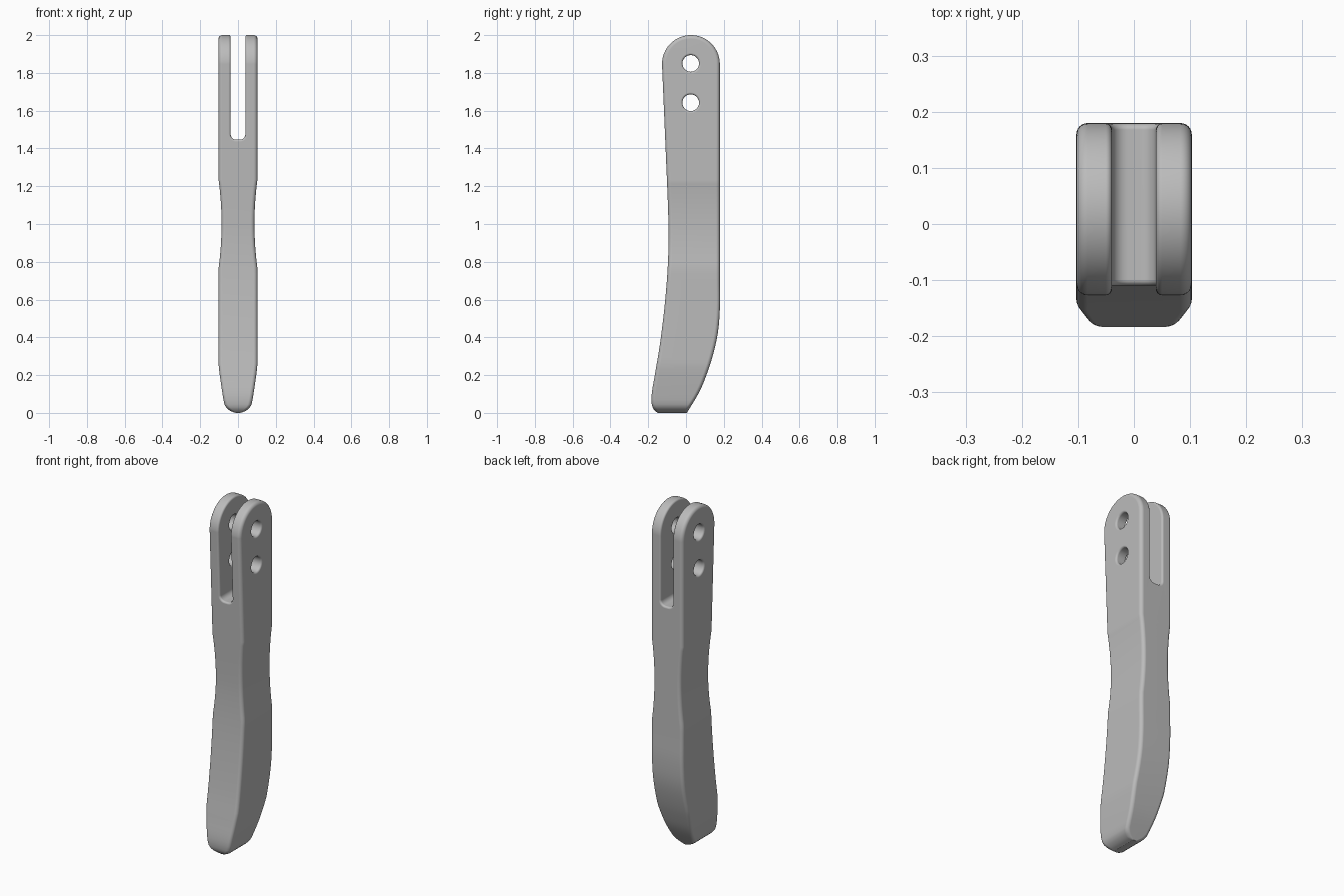
import bpy, bmesh, math

cube = bpy.data.objects.get("Cube")
if cube:
    bpy.data.objects.remove(cube, do_unlink=True)

FILLET = 0.02
HALF_W = 0.103
ARC_Y, ARC_Z, ARC_R = 0.026, 1.847, 0.153

# Side outline: (height, y) control points
FRONT = [(0, -0.15), (0.015, -0.168), (0.04, -0.18), (0.08, -0.183), (0.2, -0.165),
         (0.35, -0.14), (0.55, -0.115), (0.75, -0.098), (0.92, -0.092), (1.05, -0.094),
         (1.235, -0.101), (ARC_Z, ARC_Y - ARC_R)]
BACK = [(0, 0.005), (0.12, 0.075), (0.2, 0.108), (0.29, 0.138), (0.42, 0.168),
        (0.55, 0.179), (0.7, ARC_Y + ARC_R), (ARC_Z, ARC_Y + ARC_R)]


def curve(pts, z):
    """Smooth curve through the control points."""
    slope = [(b[1] - a[1]) / (b[0] - a[0]) for a, b in zip(pts, pts[1:])]
    tan = [slope[0]] + [(a + b) / 2 for a, b in zip(slope, slope[1:])] + [slope[-1]]
    i = max(k for k in range(len(slope)) if z >= pts[k][0])
    h = pts[i + 1][0] - pts[i][0]
    t = (z - pts[i][0]) / h
    a, b = pts[i][1], pts[i + 1][1]
    return (a + (b - a) * t * t * (3 - 2 * t)
            + h * t * (1 - t) * (tan[i] * (1 - t) - tan[i + 1] * t))


def half_width(z):
    """Half thickness: tapered rounded foot and a shallow waist."""
    if z < 0.07:
        return max(0.012, 0.077 * math.sqrt(1 - ((0.07 - z) / 0.07) ** 2))
    if z < 0.26:
        return HALF_W - 0.026 * ((0.26 - z) / 0.19) ** 1.2
    return HALF_W - 0.016 * max(0, 1 - ((z - 1.0) / 0.235) ** 2)


def ring(front, back, nf, nb, w):
    """Rounded section between a front and a back outline point."""
    r = min(FILLET, w / 2)
    steps = [k * math.pi / 12 for k in range(7)]

    def corner(p, n, side):
        return [(side * (w - r + r * math.sin(a)),
                 p[0] + n[0] * r * (1 - math.cos(a)),
                 p[1] + n[1] * r * (1 - math.cos(a))) for a in steps]
    return (corner(front, nf, -1) + corner(back, nb, -1)[::-1]
            + corner(back, nb, 1) + corner(front, nf, 1)[::-1])


def make_object(name, bm):
    bmesh.ops.recalc_face_normals(bm, faces=bm.faces)
    mesh = bpy.data.meshes.new(name)
    bm.to_mesh(mesh)
    bm.free()
    ob = bpy.data.objects.new(name, mesh)
    bpy.context.collection.objects.link(ob)
    return ob


# Handle body: sections from the foot to the rounded top
heights = [0, 0.001, 0.004, 0.01, 0.02, 0.03, 0.045]
heights += [0.07 + 0.19 * k / 8 for k in range(8)]
heights += [0.26 + 0.51 * k / 16 for k in range(16)]
heights += [0.77 + 0.465 * k / 20 for k in range(21)]
rings = [ring((curve(FRONT, z), z), (curve(BACK, z), z), (1, 0), (-1, 0), half_width(z))
         for z in heights]
for k in range(21):
    a = k * math.pi / 40
    c, s = math.cos(a), math.sin(a)
    z = ARC_Z + ARC_R * s
    rings.append(ring((ARC_Y - ARC_R * c, z), (ARC_Y + ARC_R * c, z), (c, -s), (-c, -s), HALF_W))
bm = bmesh.new()
loops = [[bm.verts.new(p) for p in r] for r in rings]
bm.faces.new(loops[0])
for lo, hi in zip(loops, loops[1:]):
    for i in range(len(lo)):
        j = (i + 1) % len(lo)
        bm.faces.new((lo[i], lo[j], hi[j], hi[i]))
bmesh.ops.remove_doubles(bm, verts=bm.verts, dist=1e-5)
handle = make_object("forked_handle", bm)

# Slot cutter with a rounded floor
SLOT, FLOOR, RAD = 0.039, 1.447, 0.028
right = [(SLOT - RAD + RAD * math.sin(a), FLOOR + RAD - RAD * math.cos(a))
         for a in [k * math.pi / 12 for k in range(7)]] + [(SLOT, 2.2)]
outline = right + [(-x, z) for x, z in right[::-1]]
bm = bmesh.new()
face = bm.faces.new([bm.verts.new((x, -0.5, z)) for x, z in outline])
ext = bmesh.ops.extrude_face_region(bm, geom=[face])
bmesh.ops.translate(bm, vec=(0, 1, 0),
                    verts=[v for v in ext["geom"] if isinstance(v, bmesh.types.BMVert)])
cutters = [make_object("slot_cutter", bm)]

# Cross hole cutters
for label, z in (("upper", 1.85), ("lower", 1.642)):
    bm = bmesh.new()
    bmesh.ops.create_cone(bm, cap_ends=True, segments=32, radius1=0.044, radius2=0.044, depth=1)
    for v in bm.verts:
        v.co = (v.co.z, v.co.x + 0.025, v.co.y + z)
    cutters.append(make_object(label + "_hole_cutter", bm))

for cutter in cutters:
    mod = handle.modifiers.new("cut", "BOOLEAN")
    mod.operation, mod.solver, mod.object = "DIFFERENCE", "EXACT", cutter
bpy.context.view_layer.update()
cut_mesh = bpy.data.meshes.new_from_object(
    handle.evaluated_get(bpy.context.evaluated_depsgraph_get()))
handle.modifiers.clear()
handle.data = cut_mesh
for cutter in cutters:
    bpy.data.objects.remove(cutter, do_unlink=True)

# Soften the rims of the slot and holes
bm = bmesh.new()
bm.from_mesh(cut_mesh)
bmesh.ops.remove_doubles(bm, verts=bm.verts, dist=1e-5)
top = [v for v in bm.verts if v.co.z > 1.3]
bmesh.ops.dissolve_limit(bm, angle_limit=0.005, verts=top,
                         edges=[e for e in bm.edges if all(v.co.z > 1.3 for v in e.verts)])
rims = [e for e in bm.edges if e.is_manifold and e.calc_face_angle(0) > 0.8
        and all(v.co.z > 1.3 for v in e.verts)]
bmesh.ops.bevel(bm, geom=rims, offset=0.011, offset_type="OFFSET", segments=4,
                profile=0.5, affect="EDGES", clamp_overlap=False)
bm.to_mesh(cut_mesh)
bm.free()

# Single matte grey
mat = bpy.data.materials.new("matte_grey")
mat.use_nodes = True
grey = (0.5, 0.5, 0.5, 1)
mat.diffuse_color = grey
mat.node_tree.nodes["Principled BSDF"].inputs["Base Color"].default_value = grey
handle.data.materials.clear()
handle.data.materials.append(mat)

bpy.ops.object.select_all(action="DESELECT")
handle.select_set(True)
bpy.context.view_layer.objects.active = handle
bpy.ops.object.shade_smooth_by_angle(angle=math.radians(35))
weighted = handle.modifiers.new("even_shading", "WEIGHTED_NORMAL")
weighted.keep_sharp = True
